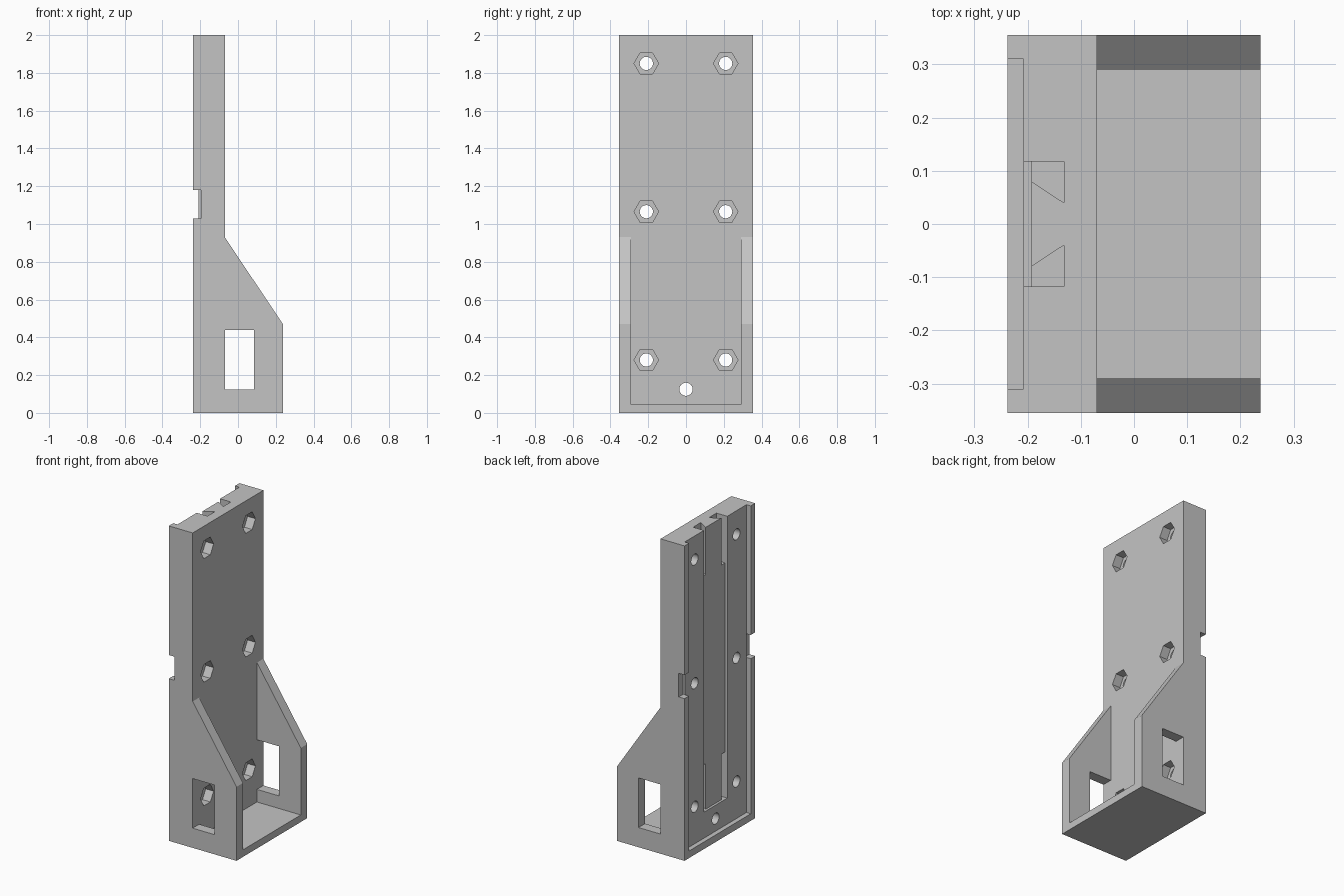
import bpy
import bmesh
from mathutils import Vector

cube = bpy.data.objects.get("Cube")
if cube:
    bpy.data.objects.remove(cube, do_unlink=True)

grey = bpy.data.materials.new("plain grey")
grey.use_nodes = True
grey.diffuse_color = (0.55, 0.55, 0.55, 1)
grey.node_tree.nodes["Principled BSDF"].inputs["Base Color"].default_value = (0.55, 0.55, 0.55, 1)

BACK, FRONT = -0.238, 0.238      # extent in x
PLATE = -0.07                    # front face of the upright plate
HALF = 0.355                     # half width in y
RECESS = -0.208                  # floor of the shallow rear recess
CHANNEL = -0.193                 # floor of the central channel


def prism(name, points, direction):
    """Extrude a closed polygon of 3D points along a direction."""
    bm = bmesh.new()
    face = bm.faces.new([bm.verts.new(p) for p in points])
    new = bmesh.ops.extrude_face_region(bm, geom=[face])["geom"]
    verts = [g for g in new if isinstance(g, bmesh.types.BMVert)]
    bmesh.ops.translate(bm, vec=Vector(direction), verts=verts)
    bmesh.ops.recalc_face_normals(bm, faces=bm.faces)
    mesh = bpy.data.meshes.new(name)
    bm.to_mesh(mesh)
    bm.free()
    mesh.materials.append(grey)
    obj = bpy.data.objects.new(name, mesh)
    bpy.context.collection.objects.link(obj)
    return obj


def box(name, x, y, z):
    corners = [(x[0], y[0], z[0]), (x[1], y[0], z[0]), (x[1], y[1], z[0]), (x[0], y[1], z[0])]
    return prism(name, corners, (0, 0, z[1] - z[0]))


def bore(name, sides, radius, x, y, z):
    """Round or hexagonal cutter along x, with a corner pointing up."""
    bpy.ops.mesh.primitive_cylinder_add(vertices=sides, radius=radius, depth=x[1] - x[0],
                                        location=((x[0] + x[1]) / 2, y, z),
                                        rotation=(0, 1.5707963, 0))
    obj = bpy.context.object
    obj.name = name
    obj.data.materials.append(grey)
    return obj


def cut(cutter):
    bpy.context.view_layer.update()
    mod = bracket.modifiers.new("cut", "BOOLEAN")
    mod.operation = "DIFFERENCE"
    mod.solver = "EXACT"
    mod.object = cutter
    bpy.context.view_layer.objects.active = bracket
    bpy.ops.object.modifier_apply(modifier=mod.name)
    bpy.data.objects.remove(cutter, do_unlink=True)


# Side silhouette: upright plate with a sloped foot
outline = [(BACK, 0), (FRONT, 0), (FRONT, 0.47), (PLATE, 0.93), (PLATE, 2), (BACK, 2)]
bracket = prism("wall_bracket", [(x, -HALF, z) for x, z in outline], (0, 2 * HALF, 0))

# Tray between the side cheeks, and the windows through them
cut(box("tray", (PLATE, 0.5), (-0.29, 0.29), (0.045, 1.2)))
cut(box("windows", (PLATE, 0.085), (-0.5, 0.5), (0.125, 0.44)))

# Rear recess open at the top, with a shallow central channel
cut(box("recess", (-0.4, RECESS), (-0.31, 0.31), (0.045, 2.2)))
cut(box("channel", (-0.3, CHANNEL), (-0.117, 0.117), (0.21, 2.2)))

for side in (-1, 1):
    # Undercut pockets at both ends of the channel
    section = [(-0.2, 0.117), (-0.132, 0.117), (-0.132, 0.04), (CHANNEL, 0.08), (-0.2, 0.08)]
    for low, high in ((0.21, 0.5), (1.7, 2.2)):
        cut(prism("pocket", [(x, side * y, low) for x, y in section], (0, 0, high - low)))
    # Notch in each rear rim
    cut(box("notch", (-0.4, -0.197), sorted((side * 0.309, side * 0.5)), (1.03, 1.18)))
    # Bolt holes with hexagonal nut seats
    for z in (0.28, 1.065, 1.85):
        cut(bore("bolt_hole", 24, 0.035, (-0.4, 0), side * 0.21, z))
        cut(bore("nut_seat", 6, 0.065, (-0.125, 0), side * 0.21, z))

# Single lower hole
cut(bore("lower_hole", 24, 0.035, (-0.4, 0), 0, 0.125))

# Smooth bores, sharp edges elsewhere
bpy.ops.object.select_all(action="DESELECT")
bracket.select_set(True)
bpy.context.view_layer.objects.active = bracket
bpy.ops.object.shade_smooth_by_angle(angle=0.5)
